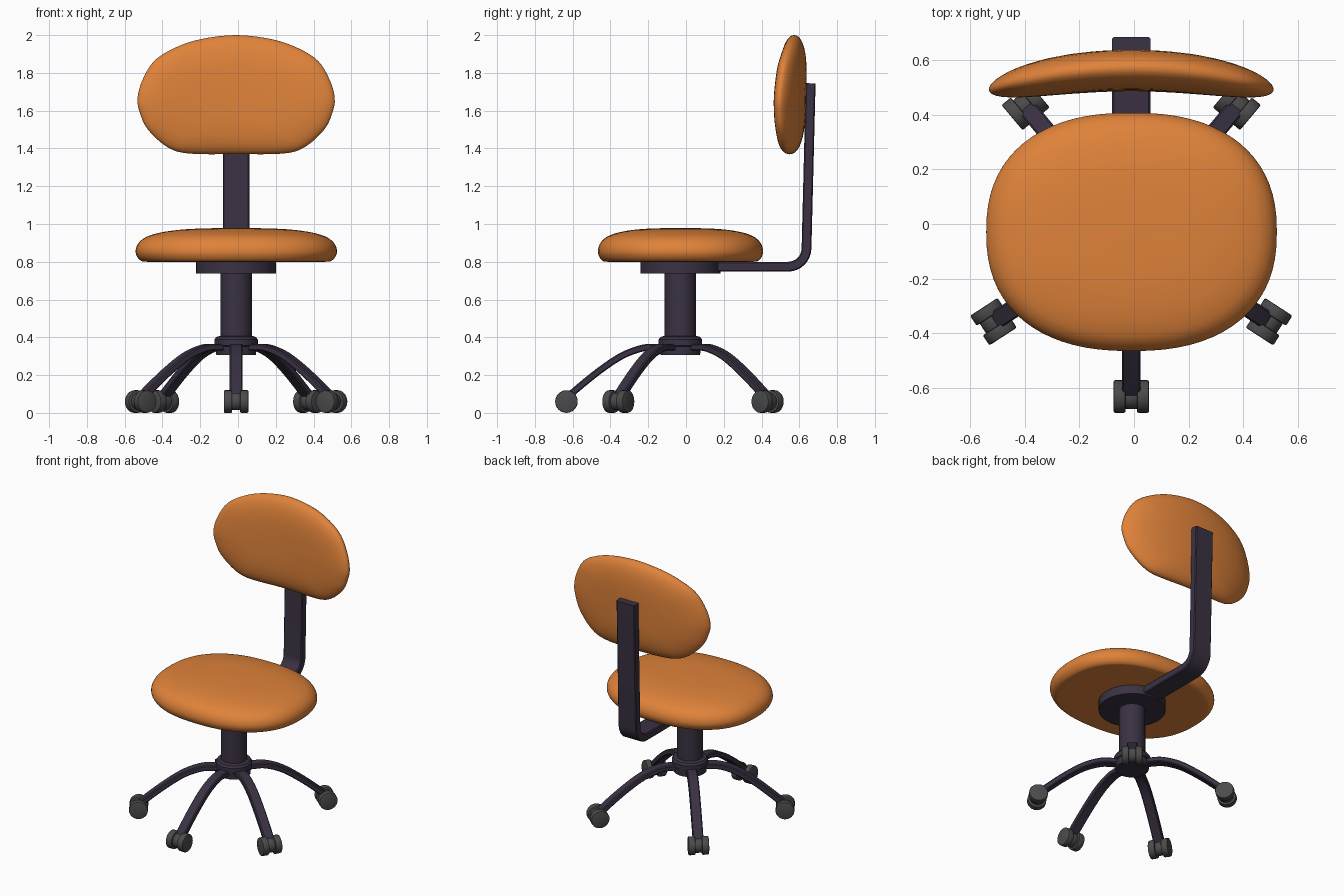
import bpy, bmesh, math
from mathutils import Vector, Matrix

if "Cube" in bpy.data.objects:
    bpy.data.objects.remove(bpy.data.objects["Cube"])

CX, CY = -0.01, -0.03  # axis of the column


def material(name, rgb):
    m = bpy.data.materials.new(name)
    m.diffuse_color = (*rgb, 1)
    m.use_nodes = True
    m.node_tree.nodes["Principled BSDF"].inputs["Base Color"].default_value = m.diffuse_color
    return m


ORANGE = material("orange fabric", (0.74, 0.225, 0.042))
PURPLE = material("dark purple metal", (0.043, 0.031, 0.055))
GREY = material("dark grey rubber", (0.068, 0.07, 0.068))


def finish(name, bm, mat, angle=35):
    bmesh.ops.recalc_face_normals(bm, faces=bm.faces)
    me = bpy.data.meshes.new(name)
    bm.to_mesh(me)
    bm.free()
    me.materials.append(mat)
    ob = bpy.data.objects.new(name, me)
    bpy.context.collection.objects.link(ob)
    bpy.ops.object.select_all(action='DESELECT')
    ob.select_set(True)
    bpy.context.view_layer.objects.active = ob
    bpy.ops.object.shade_smooth_by_angle(angle=math.radians(angle))
    return ob


def spline(pts, n=4):
    """Catmull-Rom curve through 2D points."""
    p = [Vector(q) for q in pts]
    p = [2 * p[0] - p[1]] + p + [2 * p[-1] - p[-2]]
    out = []
    for i in range(1, len(p) - 2):
        a, b, c, d = p[i - 1:i + 3]
        for k in range(n):
            t = k / n
            out.append(0.5 * (2 * b + (c - a) * t + (2 * a - 5 * b + 4 * c - d) * t * t
                              + (3 * b - a - 3 * c + d) * t ** 3))
    return out + [p[-2]]


def loft(rings, capped=True):
    bm = bmesh.new()
    vs = [[bm.verts.new(c) for c in r] for r in rings]
    n = len(vs[0])
    for a, b in zip(vs, vs[1:]):
        for i in range(n):
            bm.faces.new((a[i], a[(i + 1) % n], b[(i + 1) % n], b[i]))
    if capped:
        bm.faces.new(vs[0])
        bm.faces.new(vs[-1])
    return bm


def lathe(name, profile, mat, n=40):
    rings = [[(CX + r * math.cos(2 * math.pi * i / n), CY + r * math.sin(2 * math.pi * i / n), z)
              for i in range(n)] for r, z in profile]
    return finish(name, loft(rings), mat)


def strip(name, path, width, thick, angle, mat):
    """Flat bar along a (radius, height) path, pointing away from the column at an angle."""
    d = Vector((math.cos(angle), math.sin(angle), 0))
    side = Vector((-d.y, d.x, 0))
    up = Vector((0, 0, 1))
    w, h, c = width / 2, thick / 2, 0.006
    section = [(-w + c, -h), (w - c, -h), (w, -h + c), (w, h - c),
               (w - c, h), (-w + c, h), (-w, h - c), (-w, -h + c)]
    rings = []
    for i, p in enumerate(path):
        t = (path[min(i + 1, len(path) - 1)] - path[max(i - 1, 0)]).normalized()
        base = Vector((CX, CY, 0)) + d * p.x + up * p.y
        nrm = up * t.x - d * t.y
        rings.append([base + side * u + nrm * v for u, v in section])
    return finish(name, loft(rings), mat, 30)


# seat: rounded superellipse outline with a domed cushion profile
def superellipse(a, e):
    c, s = math.cos(a), math.sin(a)
    return (math.copysign(abs(c) ** (2 / e), c), math.copysign(abs(s) ** (2 / e), s))


outline = [superellipse(2 * math.pi * i / 72, 2.35) for i in range(72)]
profile = spline([(0.02, 0.80), (0.6, 0.80), (0.88, 0.80), (0.95, 0.807), (0.99, 0.832), (1, 0.86),
                  (0.98, 0.892), (0.93, 0.92), (0.85, 0.941), (0.7, 0.96), (0.45, 0.974), (0.02, 0.98)])
finish("seat", loft([[(-0.009 + 0.533 * s * x, -0.029 + 0.437 * s * y, z) for x, y in outline]
                     for s, z in profile]), ORANGE, 60)

# backrest: rounded outline, pillow thickness, curved around the sitter
half = [(0, 2.0), (0.19, 1.978), (0.33, 1.93), (0.435, 1.862), (0.497, 1.76), (0.522, 1.665), (0.51, 1.59),
        (0.467, 1.50), (0.365, 1.408), (0.25, 1.373), (0, 1.37)]
right = spline([(-0.19, 1.978)] + half + [(-0.25, 1.373)])[4:-4]
shape = [(p.x, p.y - 1.68) for p in right] + [(-p.x, p.y - 1.68) for p in right[-2:0:-1]]


def back_ring(s, sign):
    h = sign * 0.0735 * math.sqrt(max(0, 1 - s ** 3.5))
    return [(CX + s * x, 0.563 - 0.25 * (s * x) ** 2 + 0.03 * s * z + h, 1.68 + s * z) for x, z in shape]


steps = [0.02, 0.2, 0.35, 0.5, 0.62, 0.72, 0.8, 0.86, 0.91, 0.95, 0.975, 0.99, 0.997]
rings = [back_ring(s, -1) for s in steps] + [back_ring(1, 0)] + [back_ring(s, 1) for s in reversed(steps)]
finish("backrest", loft(rings), ORANGE, 60)

# bent bar joining the seat plate to the backrest
bend = [Vector((0.57 + 0.098 * math.sin(a), 0.872 - 0.098 * math.cos(a)))
        for a in [math.radians(11 * k) for k in range(9)]]
strip("backrest_bar", [Vector((0.05, 0.774))] + bend + [Vector((0.69, 1.745))], 0.14, 0.052, math.pi / 2, PURPLE)

# seat plate, column and hub
lathe("seat_plate", [(0.212, 0.738), (0.212, 0.803)], PURPLE, 48)
lathe("column_and_hub", [(0.105, 0.307), (0.108, 0.352), (0.115, 0.356), (0.115, 0.388), (0.105, 0.402),
                         (0.083, 0.408), (0.083, 0.76)], PURPLE)

# five curved legs, each with a twin-wheel caster
leg_path = spline([(0.03, 0.347), (0.12, 0.347), (0.2, 0.343), (0.31, 0.302), (0.43, 0.222),
                   (0.55, 0.125), (0.61, 0.07)])


def wheel(name, centre, angle, offset, radius, width, mat):
    bm = bmesh.new()
    bmesh.ops.create_cone(bm, cap_ends=True, segments=24, radius1=radius, radius2=radius, depth=width)
    rims = [e for e in bm.edges if abs(e.verts[0].co.z - e.verts[1].co.z) < 1e-5]
    bmesh.ops.bevel(bm, geom=rims, offset=0.006, segments=2, affect='EDGES', profile=0.5)
    m = (Matrix.Translation(centre) @ Matrix.Rotation(angle, 4, 'Z')
         @ Matrix.Rotation(math.pi / 2, 4, 'X') @ Matrix.Translation((0, 0, offset)))
    bmesh.ops.transform(bm, matrix=m, verts=bm.verts)
    finish(name, bm, mat)


for i, deg in enumerate((-90, -33, 50, 130, 213)):
    a = math.radians(deg)
    strip(f"leg_{i + 1}", leg_path, 0.068, 0.036, a, PURPLE)
    c = Vector((CX + 0.603 * math.cos(a), CY + 0.603 * math.sin(a), 0.06))
    for side, off in (("left", -0.043), ("right", 0.043)):
        wheel(f"caster_{i + 1}_{side}_wheel", c, a, off, 0.06, 0.044, GREY)
    wheel(f"caster_{i + 1}_core", c, a, 0, 0.046, 0.05, GREY)
